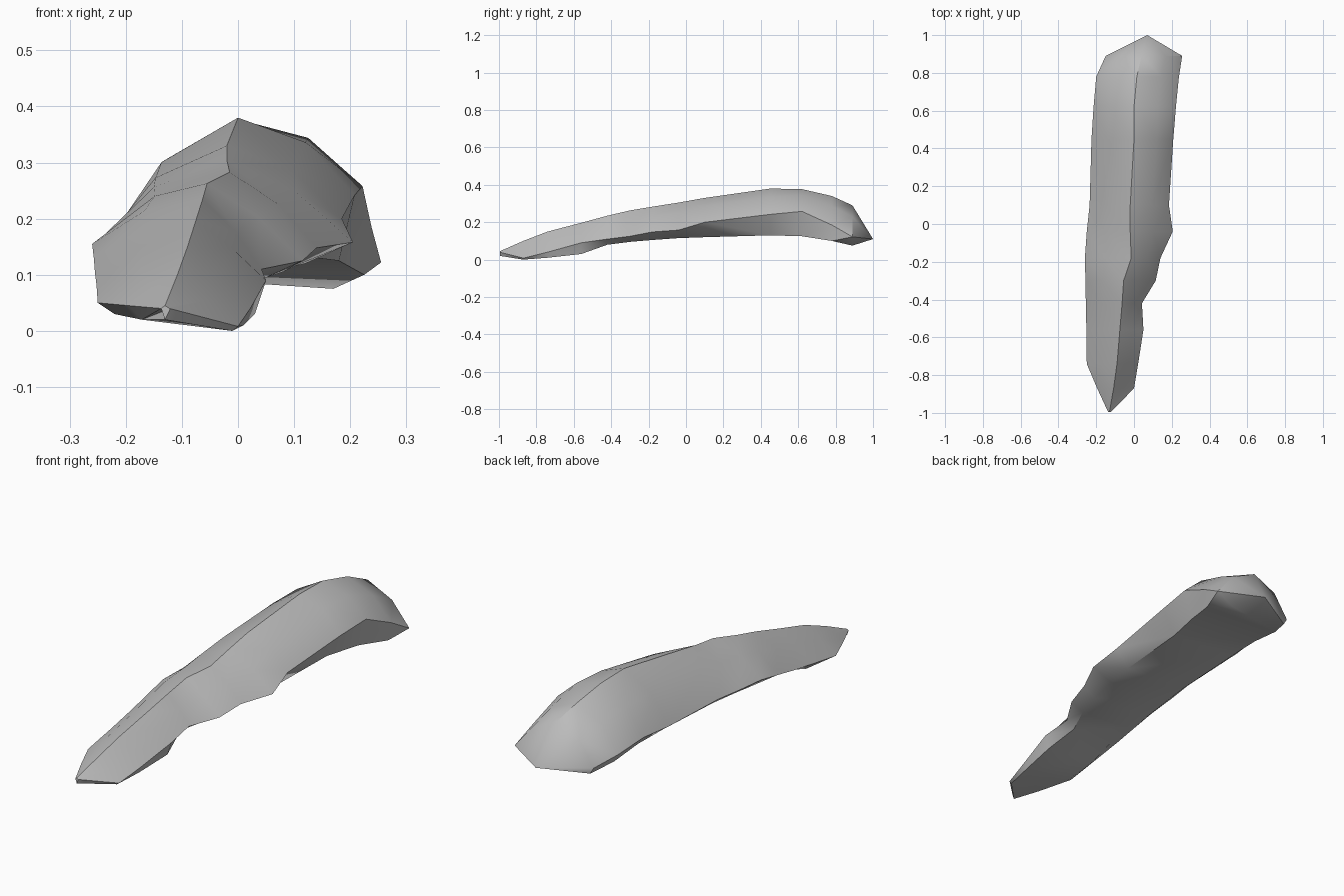
import bpy
import bmesh
from mathutils import Vector

if "Cube" in bpy.data.objects:
    bpy.data.objects.remove(bpy.data.objects["Cube"])

# Stations along the log: y, then (x, z) of left edge, ridge, right edge, lower right edge
STATIONS = [
    (-0.995, (-.137, .040), (-.130, .045), (-.122, .040), (-.130, .020)),
    (-0.87, (-.195, .045), (-.108, .100), (.000, .008), (-.010, .000)),
    (-0.74, (-.250, .050), (-.090, .150), (.022, .040), (.010, .010)),
    (-0.56, (-.252, .080), (-.075, .197), (.050, .090), (.030, .030)),
    (-0.42, (-.255, .105), (-.063, .235), (.042, .110), (.000, .080)),
    (-0.30, (-.257, .130), (-.055, .263), (.115, .125), (.050, .095)),
    (-0.18, (-.260, .155), (-.015, .283), (.140, .148), (.080, .105)),
    (-0.04, (-.250, .160), (-.020, .305), (.205, .158), (.100, .115)),
    (0.10, (-.235, .165), (-.020, .330), (.185, .200), (.120, .120)),
    (0.45, (-.225, .170), (.000, .380), (.208, .242), (.140, .130)),
    (0.62, (-.214, .180), (.000, .377), (.222, .258), (.180, .125)),
    (0.78, (-.200, .160), (.015, .340), (.238, .185), (.225, .100)),
    (0.89, (-.150, .125), (.040, .290), (.255, .122), (.170, .075)),
]
BACK_TIP = (0.07, 1.0, 0.11)


def shoulder(a, b, bulge):
    """Midpoint of a-b pushed outwards (a to b runs left to right over the top)."""
    a, b = Vector(a), Vector(b)
    d = (b - a).normalized()
    return (a + b) / 2 + Vector((-d.y, d.x)) * bulge


def section(y, left, top, right, low):
    t = min(1.0, (y + 1.0) / 1.2)
    belly = (left[0] * 0.88, min(left[1], low[1] + 0.02))
    points = [belly, left, shoulder(left, top, 0.035 * t), top,
              shoulder(top, right, 0.03 * t * t), right, low]
    return [(p[0], y, p[1]) for p in points]


# Log body: lofted sections closed by a front cap and a pointed back end
bm = bmesh.new()
rings = [[bm.verts.new(p) for p in section(*s)] for s in STATIONS]
n = len(rings[0])
for a, b in zip(rings, rings[1:]):
    for i in range(n):
        j = (i + 1) % n
        bm.faces.new((a[i], a[j], b[j], b[i]))
bm.faces.new(rings[0])
tip = bm.verts.new(BACK_TIP)
for i in range(n):
    bm.faces.new((rings[-1][i], rings[-1][(i + 1) % n], tip))
bmesh.ops.triangulate(bm, faces=bm.faces[:])
bmesh.ops.recalc_face_normals(bm, faces=bm.faces[:])

mesh = bpy.data.meshes.new("log_body")
bm.to_mesh(mesh)
bm.free()
body = bpy.data.objects.new("log_body", mesh)
bpy.context.collection.objects.link(body)

# Plain grey surface
grey = bpy.data.materials.new("plain_grey")
grey.diffuse_color = (0.5, 0.5, 0.5, 1)
grey.use_nodes = True
grey.node_tree.nodes["Principled BSDF"].inputs["Base Color"].default_value = grey.diffuse_color
mesh.materials.append(grey)

bpy.context.view_layer.objects.active = body
body.select_set(True)
bpy.ops.object.shade_smooth_by_angle(angle=0.65)
